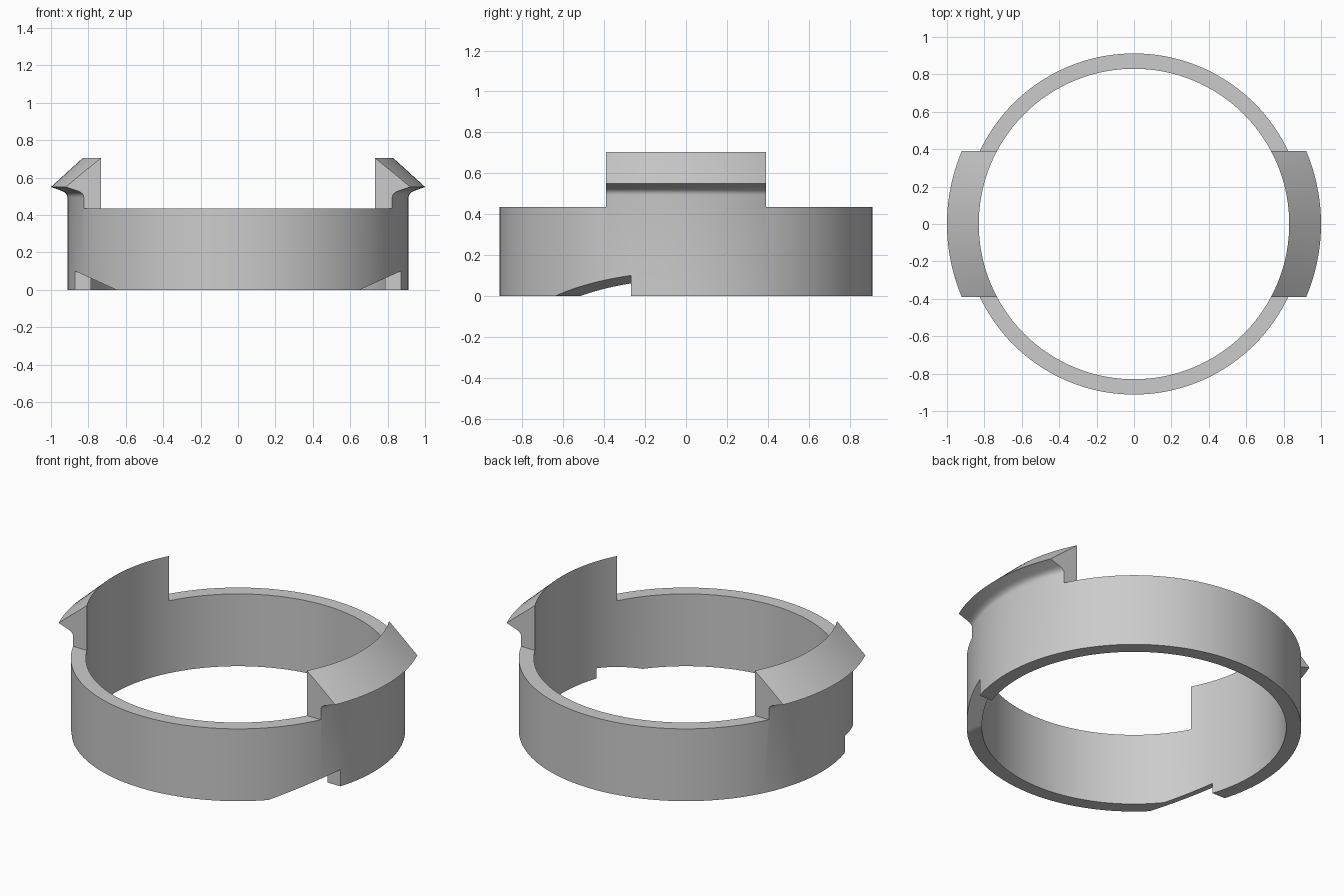
import bpy
import bmesh
import math

cube = bpy.data.objects.get("Cube")
if cube:
    bpy.data.objects.remove(cube, do_unlink=True)

R_OUT, R_IN = 0.912, 0.83
RING_TOP, CLIP_TOP = 0.435, 0.705
CLIP_HALF = 0.39
NOTCH_Y = -0.27
SEGMENTS = 144

grey = bpy.data.materials.new("plain grey")
grey.use_nodes = True
colour = (0.6, 0.6, 0.6, 1)
grey.diffuse_color = colour
grey.node_tree.nodes["Principled BSDF"].inputs["Base Color"].default_value = colour


def make_object(name, bm):
    bmesh.ops.recalc_face_normals(bm, faces=bm.faces)
    mesh = bpy.data.meshes.new(name)
    bm.to_mesh(mesh)
    bm.free()
    mesh.materials.append(grey)
    obj = bpy.data.objects.new(name, mesh)
    bpy.context.collection.objects.link(obj)
    return obj


def revolve(name, profile):
    """Closed (radius, z) profile turned round the z axis."""
    bm = bmesh.new()
    rings = []
    for i in range(SEGMENTS):
        a = math.tau * i / SEGMENTS
        rings.append([bm.verts.new((r * math.cos(a), r * math.sin(a), z))
                      for r, z in profile])
    n = len(profile)
    for i, ring in enumerate(rings):
        after = rings[(i + 1) % SEGMENTS]
        for j in range(n):
            k = (j + 1) % n
            bm.faces.new((ring[j], after[j], after[k], ring[k]))
    return make_object(name, bm)


def prism(name, outline, y0, y1):
    """(x, z) outline extruded along y."""
    bm = bmesh.new()
    face = bm.faces.new([bm.verts.new((x, y0, z)) for x, z in outline])
    extruded = bmesh.ops.extrude_face_region(bm, geom=[face])["geom"]
    verts = [v for v in extruded if isinstance(v, bmesh.types.BMVert)]
    bmesh.ops.translate(bm, verts=verts, vec=(0, y1 - y0, 0))
    return make_object(name, bm)


# Ring wall with the hooked lip of the clips
fillet = [(0.942, 0.529), (0.931, 0.524), (0.921, 0.516), (0.914, 0.506)]
profile = [(R_IN, 0), (R_IN, CLIP_TOP), (1.0, 0.55)] + fillet
profile += [(R_OUT, 0.494), (R_OUT, 0)]
body = revolve("clip_ring", profile)

# Cutters: everything above the ring except the two clips
cutters = []
block = [(-1.2, RING_TOP), (1.2, RING_TOP), (1.2, 1), (-1.2, 1)]
for label, side in (("front", -1), ("back", 1)):
    cutters.append(prism(label + "_clip_trim", block, side * CLIP_HALF, side * 1.2))

# Cutters: sloping locking notches in the bottom edge
slope = 0.1 / 0.22
start, end = 0.65, 1.0
drop = 0.05
ramp = [(start - drop / slope, -drop), (end, -drop), (end, (end - start) * slope)]
for label, side in (("left", 1), ("right", -1)):
    outline = [(side * x, z) for x, z in ramp]
    cutters.append(prism(label + "_notch_cutter", outline, -1.1, NOTCH_Y))

# Cut the body
bpy.context.view_layer.objects.active = body
for cutter in cutters:
    mod = body.modifiers.new(cutter.name, "BOOLEAN")
    mod.operation = "DIFFERENCE"
    mod.solver = "EXACT"
    mod.object = cutter
    bpy.ops.object.modifier_apply(modifier=mod.name)
    bpy.data.objects.remove(cutter, do_unlink=True)

# Smooth curved walls, crisp edges
bpy.ops.object.select_all(action="DESELECT")
body.select_set(True)
bpy.ops.object.shade_smooth_by_angle(angle=math.radians(30))
